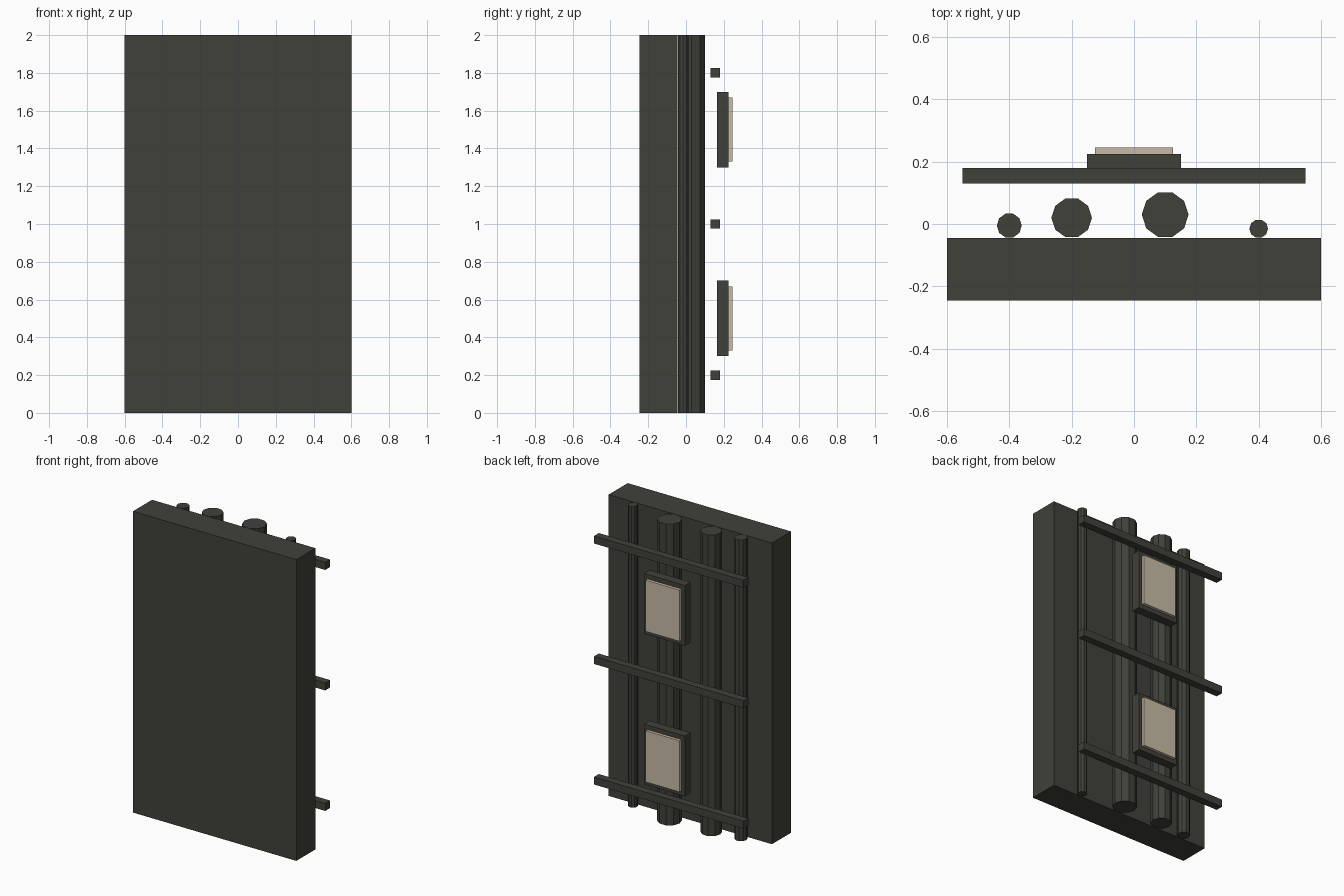
import bpy
import math

cube = bpy.data.objects.get("Cube")
if cube:
    bpy.data.objects.remove(cube, do_unlink=True)


def make_material(name, rgb):
    mat = bpy.data.materials.new(name)
    mat.use_nodes = True
    color = (*rgb, 1.0)
    mat.diffuse_color = color
    mat.node_tree.nodes["Principled BSDF"].inputs["Base Color"].default_value = color
    return mat


DARK = make_material("dark grey", (0.052, 0.052, 0.043))
CREAM = make_material("cream", (0.58, 0.50, 0.38))


def finish(name, mat):
    obj = bpy.context.object
    obj.name = name
    obj.data.materials.append(mat)
    return obj


def box(name, center, size, mat):
    bpy.ops.mesh.primitive_cube_add(size=1, location=center)
    obj = finish(name, mat)
    obj.scale = size
    bpy.ops.object.transform_apply(location=False, rotation=False, scale=True)
    return obj


HEIGHT = 2.0
WALL_BACK = -0.045

# Wall slab
box("wall_slab", (0, WALL_BACK - 0.1, HEIGHT / 2), (1.2, 0.2, HEIGHT), DARK)

# Vertical pipes resting against the back of the wall
for i, (x, radius) in enumerate([(-0.4, 0.04), (-0.2, 0.065), (0.1, 0.075), (0.4, 0.03)], 1):
    bpy.ops.mesh.primitive_cylinder_add(
        vertices=10, radius=radius, depth=HEIGHT,
        location=(x, WALL_BACK + radius, HEIGHT / 2), rotation=(0, 0, math.pi / 2))
    finish(f"pipe_{i}", DARK)

# Horizontal rails
for i, z in enumerate((0.2, 1.0, 1.8), 1):
    box(f"rail_{i}", (0, 0.155, z), (1.1, 0.05, 0.05), DARK)

# Equipment boxes with pale cover plates
for i, z in enumerate((0.5, 1.5), 1):
    box(f"equipment_box_{i}", (0, 0.195, z), (0.3, 0.06, 0.4), DARK)
    box(f"cover_plate_{i}", (0, 0.235, z), (0.25, 0.02, 0.34), CREAM)
